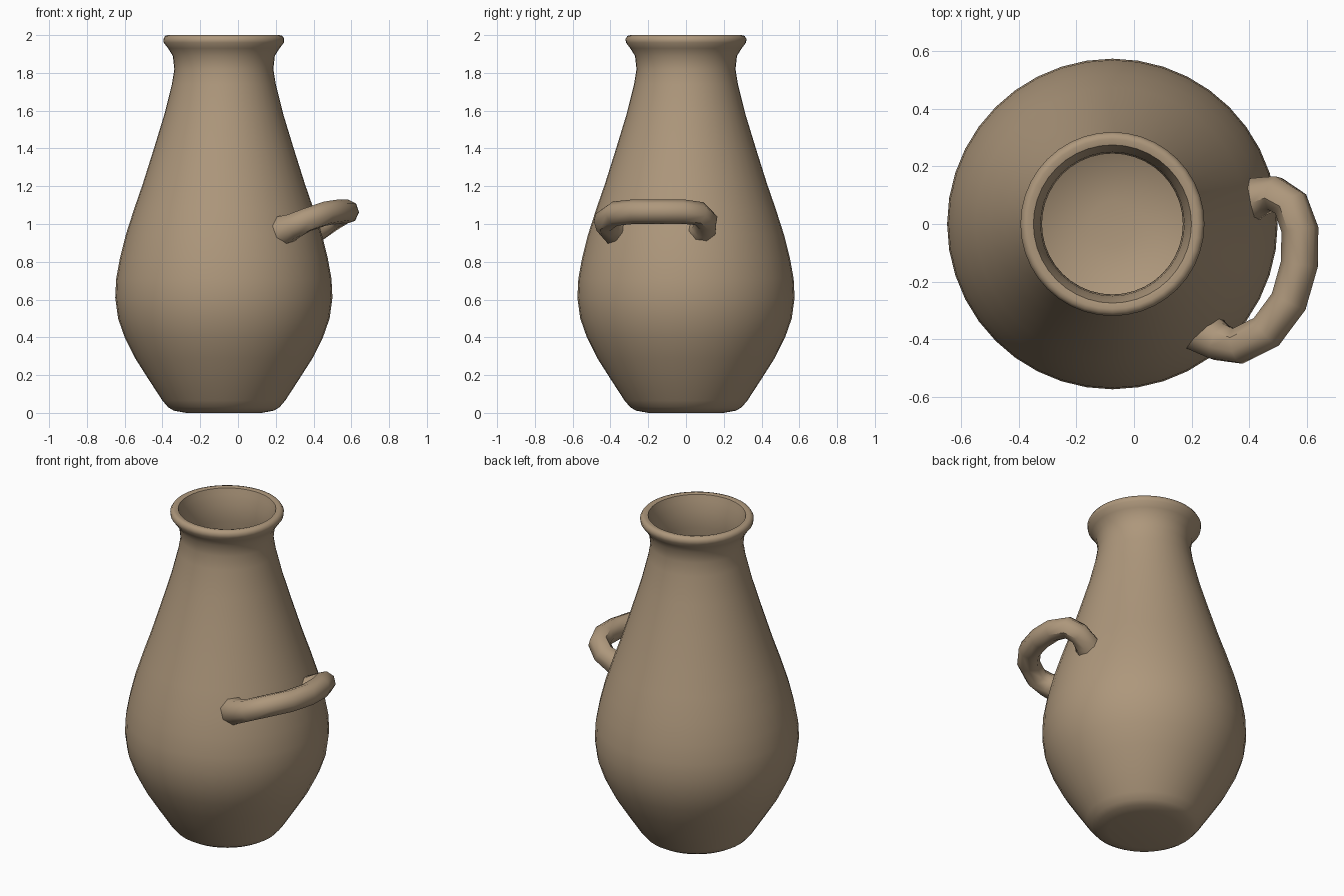
import bpy, bmesh, math
from mathutils import Vector

if "Cube" in bpy.data.objects:
    bpy.data.objects.remove(bpy.data.objects["Cube"])

CX = -0.075  # vase axis
clay = bpy.data.materials.new("tan clay")
clay.diffuse_color = (0.42, 0.31, 0.20, 1)
clay.use_nodes = True
clay.node_tree.nodes["Principled BSDF"].inputs["Base Color"].default_value = clay.diffuse_color


def finish(bm, name, angle):
    bmesh.ops.recalc_face_normals(bm, faces=bm.faces)
    me = bpy.data.meshes.new(name)
    bm.to_mesh(me)
    bm.free()
    ob = bpy.data.objects.new(name, me)
    bpy.context.collection.objects.link(ob)
    me.materials.append(clay)
    bpy.ops.object.select_all(action='DESELECT')
    ob.select_set(True)
    bpy.context.view_layer.objects.active = ob
    bpy.ops.object.shade_smooth_by_angle(angle=math.radians(angle))
    return ob


def skin(bm, rings):
    # bridge consecutive rings and cap both ends
    n = len(rings[0])
    for a, b in zip(rings, rings[1:]):
        for i in range(n):
            j = (i + 1) % n
            bm.faces.new((a[i], a[j], b[j], b[i]))
    bm.faces.new(rings[0])
    bm.faces.new(rings[-1])


# Vase body: outer wall, rolled lip, inner wall and floor
profile = [(0.20, 0.0), (0.265, 0.012), (0.295, 0.03), (0.325, 0.065), (0.40, 0.18),
           (0.47, 0.29), (0.525, 0.40), (0.56, 0.50), (0.575, 0.61), (0.57, 0.71),
           (0.55, 0.82), (0.52, 0.94), (0.475, 1.08), (0.43, 1.21), (0.37, 1.40),
           (0.315, 1.58), (0.275, 1.74), (0.262, 1.82), (0.27, 1.89), (0.295, 1.93),
           (0.318, 1.96), (0.32, 1.98), (0.31, 1.996), (0.295, 2.0), (0.275, 1.995),
           (0.265, 1.96), (0.25, 1.90), (0.245, 1.80), (0.29, 1.58), (0.34, 1.40),
           (0.40, 1.21), (0.49, 0.94), (0.535, 0.75), (0.54, 0.58), (0.49, 0.40),
           (0.37, 0.19), (0.26, 0.08), (0.08, 0.05)]
SEG = 40
bm = bmesh.new()
skin(bm, [[bm.verts.new((CX + r * math.cos(2 * math.pi * i / SEG),
                         r * math.sin(2 * math.pi * i / SEG), z))
           for i in range(SEG)] for r, z in profile])
finish(bm, "vase_body", 50)

# Sideways loop handle: x, y, z, radius along its path
path = [(0.38, 0.075, 0.965, 0.085), (0.435, 0.095, 0.985, 0.07),
        (0.49, 0.105, 1.02, 0.064), (0.545, 0.07, 1.055, 0.064),
        (0.577, -0.02, 1.066, 0.065), (0.575, -0.14, 1.066, 0.065),
        (0.538, -0.27, 1.066, 0.065), (0.46, -0.375, 1.055, 0.065),
        (0.36, -0.425, 1.02, 0.065), (0.295, -0.41, 0.99, 0.07),
        (0.235, -0.37, 0.965, 0.085)]
pts = [Vector(p[:3]) for p in path]
up = Vector((-0.35, 0.12, 1)).normalized()  # handle plane tilts upward going out
bm = bmesh.new()
rings = []
for k, p in enumerate(pts):
    t = (pts[min(k + 1, len(pts) - 1)] - pts[max(k - 1, 0)]).normalized()
    side = t.cross(up).normalized()
    nrm = side.cross(t)
    r = path[k][3]
    rings.append([bm.verts.new(p + r * (math.cos(a) * side + math.sin(a) * nrm))
                  for a in (2 * math.pi * (i + 0.5) / 8 for i in range(8))])
skin(bm, rings)
finish(bm, "handle", 46)
